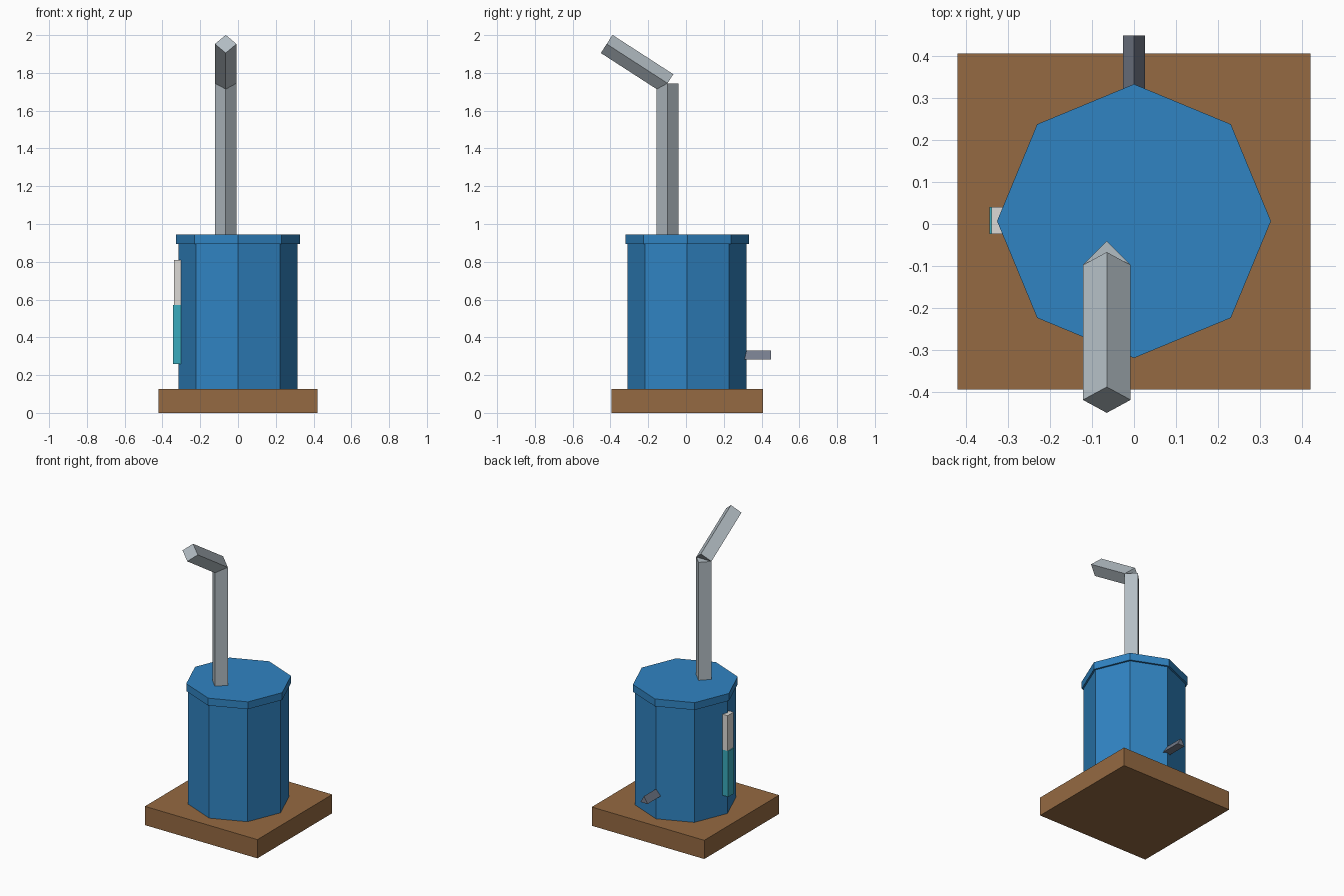
import bpy
from math import pi
from mathutils import Vector, Matrix

cube = bpy.data.objects.get("Cube")
if cube:
    bpy.data.objects.remove(cube, do_unlink=True)


def material(name, rgb):
    mat = bpy.data.materials.new(name)
    mat.use_nodes = True
    mat.diffuse_color = (*rgb, 1)
    mat.node_tree.nodes["Principled BSDF"].inputs["Base Color"].default_value = (*rgb, 1)
    return mat


blue = material("tank_blue", (0.03, 0.23, 0.54))
brown = material("wood_brown", (0.30, 0.144, 0.054))
silver = material("pipe_grey", (0.45, 0.51, 0.55))
slate = material("spout_slate", (0.18, 0.205, 0.262))
white = material("gauge_white", (0.72, 0.70, 0.67))
teal = material("gauge_teal", (0.042, 0.41, 0.51))


def box(name, low, high, mat):
    low, high = Vector(low), Vector(high)
    bpy.ops.mesh.primitive_cube_add(size=1, location=(low + high) / 2)
    obj = bpy.context.object
    obj.name = name
    obj.data.transform(Matrix.Diagonal((*(high - low), 1)))
    obj.data.materials.append(mat)


def prism(name, start, end, radius, sides, mat, turn=0):
    """Flat-sided cylinder between two points, turned about its own axis."""
    start, end = Vector(start), Vector(end)
    axis = end - start
    bpy.ops.mesh.primitive_cylinder_add(vertices=sides, radius=radius, depth=axis.length,
                                        location=(start + end) / 2)
    obj = bpy.context.object
    obj.name = name
    # tilt about x only, so a corner stays in the vertical y-z plane
    tilt = Vector((0, 0, 1)).rotation_difference(axis).to_matrix().to_4x4()
    obj.data.transform(tilt @ Matrix.Rotation(turn, 4, "Z"))
    obj.data.materials.append(mat)


# Wooden base
box("base", (-0.422, -0.395, 0), (0.422, 0.407, 0.127), brown)

# Octagonal tank and its overhanging lid
prism("tank", (0, 0.006, 0.127), (0, 0.006, 0.9), 0.315, 8, blue)
prism("lid", (0, 0.007, 0.895), (0, 0.007, 0.945), 0.327, 8, blue)

# Square chimney with a tilted upper section
elbow = (-0.065, -0.098, 1.745)
prism("chimney_lower", (-0.065, -0.098, 0.92), elbow, 0.057, 4, silver)
prism("chimney_upper", elbow, (-0.065, -0.42, 1.953), 0.057, 4, silver)

# Triangular outlet at the back, ridge upwards
prism("outlet_spout", (0, 0.27, 0.299), (0, 0.45, 0.299), 0.031, 3, slate, pi)

# Level gauge on the side
box("gauge_empty", (-0.340, -0.024, 0.57), (-0.28, 0.040, 0.81), white)
box("gauge_liquid", (-0.345, -0.024, 0.26), (-0.28, 0.040, 0.57), teal)
